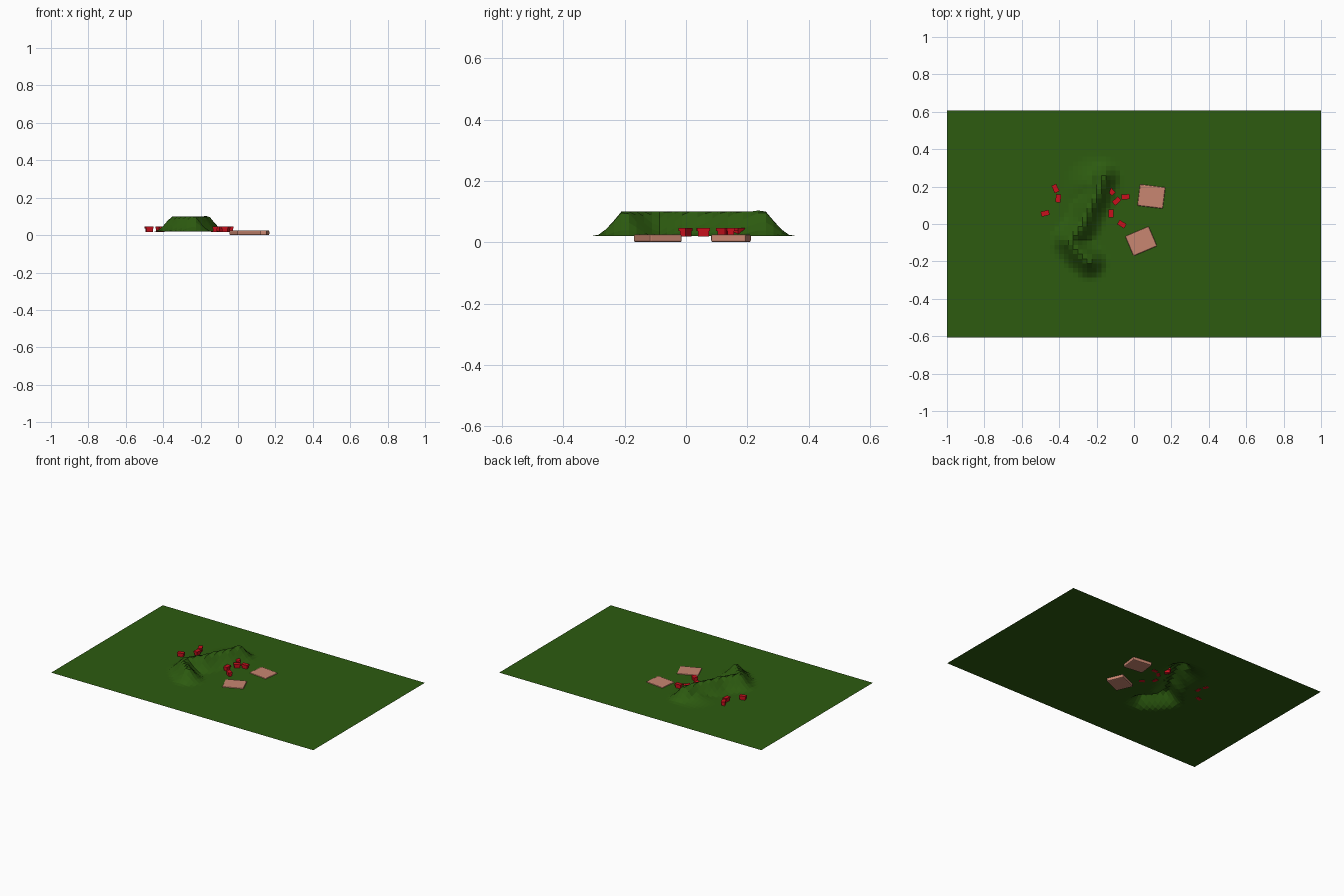
import bpy, bmesh
from math import radians
from mathutils import Vector, Matrix

if "Cube" in bpy.data.objects:
    bpy.data.objects.remove(bpy.data.objects["Cube"])

GROUND = 0.02


def material(name, rgb):
    m = bpy.data.materials.new(name)
    m.diffuse_color = (*rgb, 1)
    m.use_nodes = True
    m.node_tree.nodes["Principled BSDF"].inputs["Base Color"].default_value = m.diffuse_color
    return m


GREEN = material("grass", (0.026, 0.105, 0.005))
TAN = material("tan", (0.58, 0.24, 0.165))
RED = material("red", (0.58, 0.005, 0.012))


def finish(name, bm, mat, location=(0, 0, 0), turn=0):
    bmesh.ops.recalc_face_normals(bm, faces=bm.faces)
    mesh = bpy.data.meshes.new(name)
    bm.to_mesh(mesh)
    bm.free()
    mesh.materials.append(mat)
    ob = bpy.data.objects.new(name, mesh)
    ob.location = location
    ob.rotation_euler.z = radians(turn)
    bpy.context.collection.objects.link(ob)
    return ob


def add_box(bm, size, z0):
    m = Matrix.Translation((0, 0, z0 + size[2] / 2)) @ Matrix.Diagonal((*size, 1))
    bmesh.ops.create_cube(bm, size=1, matrix=m)


# Terrain: a fine grid raised along a crooked ridge line
SPINE = [Vector(p) for p in [(-0.165, 0.25), (-0.195, 0.16), (-0.24, 0.08),
                             (-0.27, 0.0), (-0.345, -0.09), (-0.30, -0.15), (-0.24, -0.20)]]


def spine_distance(p):
    best = 9
    for a, b in zip(SPINE, SPINE[1:]):
        t = max(0, min(1, (p - a).dot(b - a) / (b - a).length_squared))
        best = min(best, (p - a.lerp(b, t)).length)
    return best


def mound(p, centre, radius, height):
    return height * max(0, 1 - (p - Vector(centre)).length / radius) ** 1.7


def height(p):
    ridge = min(0.08, 0.105 * max(0, 1 - spine_distance(p) / 0.1) ** 1.6)
    peak = mound(p, (-0.18, 0.245), 0.095, 0.102)
    foot = mound(p, (-0.21, 0.21), 0.16, 0.05)
    return max(ridge, peak, foot)


bm = bmesh.new()
bmesh.ops.create_grid(bm, x_segments=80, y_segments=49, size=1,
                      matrix=Matrix.Diagonal((1, 0.608, 1, 1)))
for v in bm.verts:
    v.co.z = height(v.co.xy)
for f in bm.faces:
    if f.normal.z < 0:
        f.normal_flip()
finish("terrain", bm, GREEN, (0, 0, GROUND))

# Bevelled slabs sunk through the ground
for i, (x, y, turn) in enumerate([(0.093, 0.147, -7), (0.038, -0.092, 23)]):
    bm = bmesh.new()
    add_box(bm, (0.137, 0.115, 0.026), 0)
    bmesh.ops.bevel(bm, geom=bm.edges[:], offset=0.006, segments=2,
                    profile=0.5, affect='EDGES')
    finish(f"slab_{i + 1}", bm, TAN, (x, y, 0), turn)

# Small red blocks with an overhanging cap
BLOCKS = [(-0.42, 0.19, 115), (-0.405, 0.137, 85), (-0.475, 0.057, 14),
          (-0.123, 0.175, -45), (-0.093, 0.123, 42), (-0.046, 0.145, 4),
          (-0.123, 0.057, 92), (-0.065, -0.001, -32)]
for i, (x, y, turn) in enumerate(BLOCKS):
    bm = bmesh.new()
    add_box(bm, (0.036, 0.022, 0.018), 0)
    add_box(bm, (0.043, 0.027, 0.011), 0.018)
    finish(f"block_{i + 1}", bm, RED, (x, y, GROUND - 0.002), turn)
